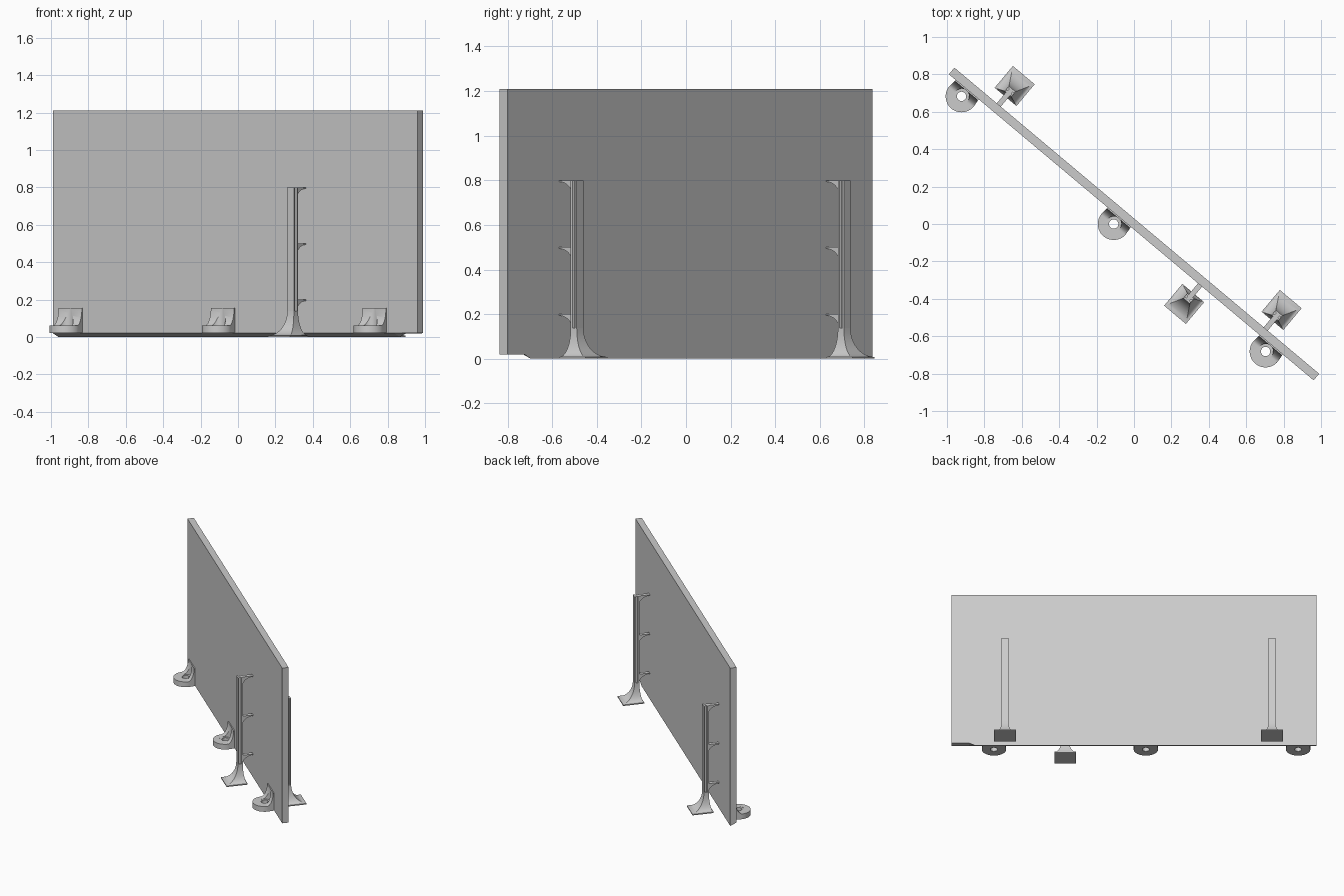
import bpy, bmesh, math
from mathutils import Matrix

if "Cube" in bpy.data.objects:
    bpy.data.objects.remove(bpy.data.objects["Cube"])

TURN = Matrix.Rotation(math.radians(-40), 4, 'Z')   # panel runs diagonally
mat = bpy.data.materials.new("plain grey")
mat.diffuse_color = (0.6, 0.6, 0.6, 1)
mat.use_nodes = True
mat.node_tree.nodes["Principled BSDF"].inputs["Base Color"].default_value = mat.diffuse_color


def add(name, mesh, matrix=Matrix()):
    ob = bpy.data.objects.new(name, mesh)
    bpy.context.collection.objects.link(ob)
    ob.matrix_world = TURN @ matrix
    if not mesh.materials:
        mesh.materials.append(mat)
    return ob


def loft(name, rings):
    """Closed skin through a list of matching point rings."""
    bm = bmesh.new()
    vs = [[bm.verts.new(p) for p in r] for r in rings]
    n = len(rings[0])
    for a, b in zip(vs, vs[1:]):
        for i in range(n):
            j = (i + 1) % n
            bm.faces.new((a[i], a[j], b[j], b[i]))
    bm.faces.new(vs[0][::-1])
    bm.faces.new(vs[-1])
    bmesh.ops.recalc_face_normals(bm, faces=bm.faces)
    me = bpy.data.meshes.new(name)
    bm.to_mesh(me)
    bm.free()
    return me


def smooth(ob, angle=30):
    bpy.ops.object.select_all(action='DESELECT')
    ob.select_set(True)
    bpy.context.view_layer.objects.active = ob
    bpy.ops.object.shade_smooth_by_angle(angle=math.radians(angle))


# Wall panel: sloped underside, back edge lifts near one end
H, T = 1.21, 0.023
sections = [(-1.273, 0), (1.11, 0), (1.15, 0.018), (1.273, 0.02)]
add("wall_panel", loft("wall_panel", [
    [(u, -T, 0.02), (u, T, zb), (u, T, H), (u, -T, H)] for u, zb in sections]))

# Post pieces, drawn at u = 0 on the +v side
IN, OUT, W = 0.10, 0.135, 0.023


def rect(w, v0, v1, z):
    return [(-w, v0, z), (w, v0, z), (w, v1, z), (-w, v1, z)]


# flared square base
rings = [rect(0.076, 0.079, 0.231, 0.0)]
for i in range(11):
    t = i / 10 * math.pi / 2
    k = 1 - math.sin(t)
    rings.append(rect(W + (0.076 - W) * k, IN - (IN - 0.079) * k,
                      OUT + (0.231 - OUT) * k, 0.008 + 0.13 * (1 - math.cos(t))))
base_mesh = loft("post_base", rings)

# upright with grooved sides
half = [(W, IN), (W, IN + 0.009), (0.012, IN + 0.012),
        (0.012, OUT - 0.012), (W, OUT - 0.009), (W, OUT)]
section = half + [(-u, v) for u, v in reversed(half)]
post_mesh = loft("post", [[(u, v, z) for u, v in section] for z in (0.13, 0.8)])

# curved arm: flat top, concave underside
arm = [(IN + 0.005, 0.0), (0.02, 0.0), (0.02, -0.006)]
for i in range(9):
    t = i / 8 * math.pi / 2
    arm.append((0.02 + 0.08 * math.sin(t), -0.006 - 0.06 * (1 - math.cos(t))))
arm.append((IN + 0.005, -0.066))
arm_mesh = loft("post_arm", [[(u, v, z) for v, z in arm] for u in (-0.014, 0.014)])

for i, (u, turn) in enumerate([(0.9, 0), (-0.963, 0), (0.48, math.pi)]):
    place = Matrix.Translation((u, 0, 0)) @ Matrix.Rotation(turn, 4, 'Z')
    smooth(add(f"post_base_{i}", base_mesh, place))
    add(f"post_{i}", post_mesh, place)
    for z in (0.2, 0.5, 0.8):
        smooth(add(f"post_arm_{i}", arm_mesh, place @ Matrix.Translation((0, 0, z))))

# Foot: rounded plate with a concave fillet rising to the panel, and a bolt hole
CV, R = -0.07, 0.085
plan = [(R * math.cos(a), CV + R * math.sin(a))
        for a in (math.pi + math.pi * i / 28 for i in range(29))]
plan += [(0.08, -0.02), (-0.08, -0.02)]
foot = add("foot", loft("foot", [[(u, v, z) for u, v in plan] for z in (0.02, 0.155)]))

curve = [(-0.2, 0.3), (-0.2, 0.06)]
for i in range(11):
    t = i / 10 * math.pi / 2
    curve.append((-0.076 + 0.046 * math.sin(t), 0.06 + 0.1 * (1 - math.cos(t))))
curve.append((-0.03, 0.3))


def disc(r, z):
    return [(r * math.cos(i * math.pi / 16), CV + r * math.sin(i * math.pi / 16), z)
            for i in range(32)]


cutters = [
    add("fillet_cutter", loft("fillet_cutter", [[(u, v, z) for v, z in curve] for u in (-0.2, 0.2)])),
    add("recess_cutter", loft("recess_cutter", [disc(0.041, 0.0595), disc(0.041, 0.35)])),
    add("hole_cutter", loft("hole_cutter", [disc(0.025, -0.1), disc(0.025, 0.4)])),
]
for c in cutters:
    c.hide_render = True
    m = foot.modifiers.new(c.name, 'BOOLEAN')
    m.operation, m.solver, m.object = 'DIFFERENCE', 'EXACT', c
bpy.context.view_layer.update()
foot_mesh = bpy.data.meshes.new_from_object(
    foot.evaluated_get(bpy.context.evaluated_depsgraph_get()))
for ob in cutters + [foot]:
    bpy.data.objects.remove(ob)
for i, u in enumerate((-1.145, -0.083, 0.977)):
    smooth(add(f"foot_{i}", foot_mesh, Matrix.Translation((u, 0, 0))))
